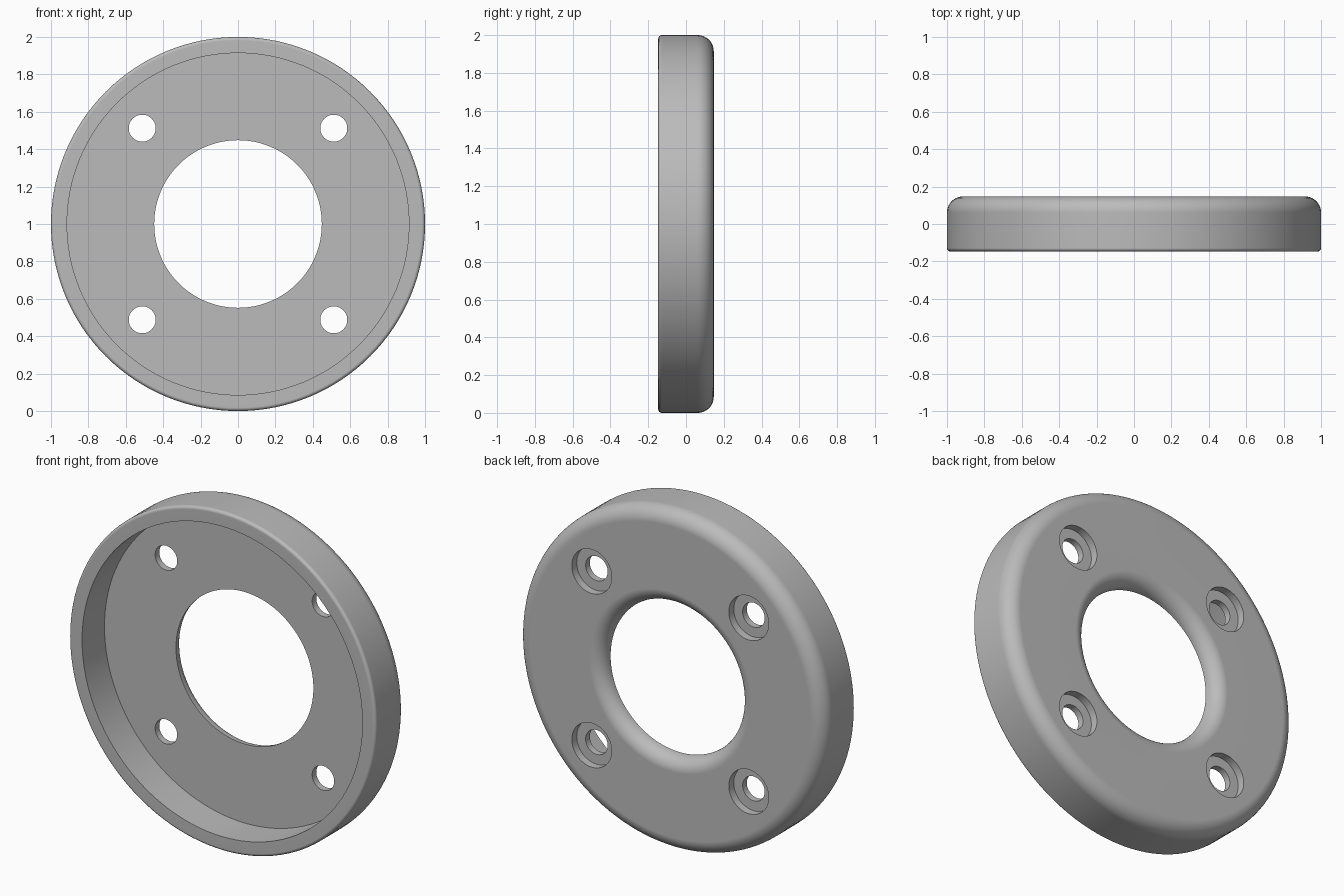
import bpy, bmesh
from math import pi, sin, cos, radians
from mathutils import Matrix, Vector

cube = bpy.data.objects.get("Cube")
if cube:
    bpy.data.objects.remove(cube, do_unlink=True)

SEGMENTS = 128
HALF = 0.147            # half thickness along y
FLOOR = 0.062           # y of the recess floor
OUTER, RECESS, BORE = 1.0, 0.914, 0.448
FILLET, LIP = 0.085, 0.018
BOLT = 0.512            # bolt offset from the axis in x and z

grey = bpy.data.materials.new("plain grey")
grey.use_nodes = True
colour = (0.5, 0.5, 0.5, 1)
grey.diffuse_color = colour
grey.node_tree.nodes["Principled BSDF"].inputs["Base Color"].default_value = colour


def arc(r, y, radius, start, end, steps):
    """Points (radius, y) along a rounded corner."""
    angles = [radians(start + (end - start) * i / steps) for i in range(steps + 1)]
    return [(r + radius * cos(a), y + radius * sin(a)) for a in angles]


def lathe(name, profile, segments, centre=(0, 0, 1)):
    """Revolve a closed (radius, y) profile around the y axis."""
    bm = bmesh.new()
    rings = []
    for i in range(segments):
        a = 2 * pi * i / segments
        rings.append([bm.verts.new((r * cos(a), y, r * sin(a))) for r, y in profile])
    n = len(profile)
    for i in range(segments):
        a, b = rings[i], rings[(i + 1) % segments]
        for j in range(n):
            k = (j + 1) % n
            bm.faces.new((a[j], a[k], b[k], b[j]))
    bmesh.ops.remove_doubles(bm, verts=bm.verts, dist=1e-5)
    bmesh.ops.recalc_face_normals(bm, faces=bm.faces)
    mesh = bpy.data.meshes.new(name)
    bm.to_mesh(mesh)
    bm.free()
    mesh.materials.append(grey)
    obj = bpy.data.objects.new(name, mesh)
    obj.location = centre
    bpy.context.collection.objects.link(obj)
    return obj


# Flange body: recessed front, rounded back rim and bore
profile = [(RECESS, FLOOR), (RECESS, -HALF)]
profile += arc(OUTER - LIP, -HALF + LIP, LIP, -90, 0, 4)
profile += arc(OUTER - FILLET, HALF - FILLET, FILLET, 0, 90, 10)
bore_fillet = FILLET - 0.004
profile += arc(BORE + bore_fillet, HALF - bore_fillet, bore_fillet, 90, 180, 10)
profile += [(BORE, FLOOR)]
flange = lathe("flange_ring", profile, SEGMENTS)

# Stepped cutters: through hole with a counterbore on the back
step = HALF - 0.046
cutter_profile = [(0, 0), (0.072, 0), (0.072, step), (0.13, step), (0.13, 0.3), (0, 0.3)]
cutters = []
for x in (-BOLT, BOLT):
    for z in (-BOLT, BOLT):
        cutter = lathe("bolt_hole_cutter", cutter_profile, 48, (x, 0, 1 + z))
        cutter.hide_render = True
        cutters.append(cutter)
        cut = flange.modifiers.new("bolt hole", 'BOOLEAN')
        cut.operation = 'DIFFERENCE'
        cut.solver = 'EXACT'
        cut.object = cutter

# Bake the holes and discard the cutters
bpy.ops.object.select_all(action='DESELECT')
flange.select_set(True)
bpy.context.view_layer.objects.active = flange
for mod in list(flange.modifiers):
    bpy.ops.object.modifier_apply(modifier=mod.name)
for cutter in cutters:
    bpy.data.objects.remove(cutter, do_unlink=True)

# Smooth fillets, crisp edges, flat faces kept even
bpy.ops.object.shade_smooth_by_angle(angle=radians(35))
even = flange.modifiers.new("even shading", 'WEIGHTED_NORMAL')
even.keep_sharp = True
